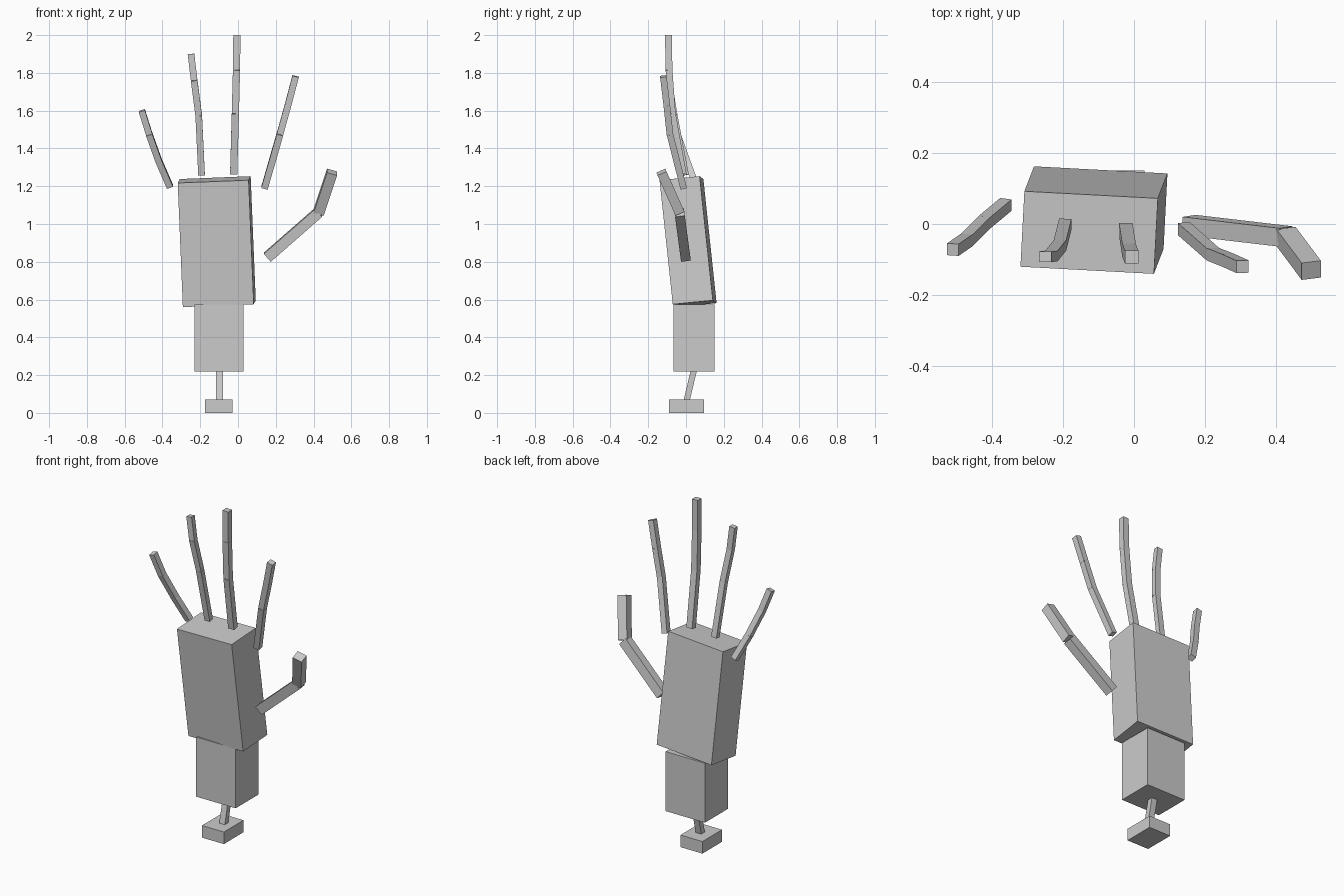
import bpy
from mathutils import Vector

if "Cube" in bpy.data.objects:
    bpy.data.objects.remove(bpy.data.objects["Cube"])


def hexa(name, corners):
    """Six-sided block from a bottom ring of four points and a top ring of four."""
    faces = [(3, 2, 1, 0), (4, 5, 6, 7)]
    faces += [(i, (i + 1) % 4, (i + 1) % 4 + 4, i + 4) for i in range(4)]
    mesh = bpy.data.meshes.new(name)
    mesh.from_pydata([tuple(c) for c in corners], [], faces)
    mesh.update()
    obj = bpy.data.objects.new(name, mesh)
    bpy.context.collection.objects.link(obj)
    return obj


def sheared(name, origin, u, v, w):
    """Block spanned by three edge vectors from one corner."""
    o, u, v, w = (Vector(a) for a in (origin, u, v, w))
    ring = [o, o + u, o + u + v, o + v]
    return hexa(name, ring + [p + w for p in ring])


def bone(name, a, b, width, depth):
    """Straight bar from a to b with a rectangular section."""
    a, b = Vector(a), Vector(b)
    d = (b - a).normalized()
    side = (Vector((1, 0, 0)) - d * d.x).normalized()
    back = d.cross(side)
    s, t = side * width / 2, back * depth / 2
    ring = [-s - t, s - t, s + t, -s + t]
    return hexa(name, [a + p for p in ring] + [b + p for p in ring])


# Base, post and forearm
sheared("base", (-0.175, -0.09, 0), (0.145, 0, 0), (0, 0.185, 0), (0, 0, 0.072))
sheared("post", (-0.116, -0.012, 0.07), (0.037, 0, 0), (0, 0.033, 0), (0, 0.037, 0.155))
sheared("forearm", (-0.23, -0.065, 0.22), (0.26, 0, 0), (0, 0.215, 0), (0, 0, 0.355))

# Palm leaning forward and slightly sideways
sheared("palm", (-0.292, -0.05, 0.56), (0.375, -0.02, 0.015),
        (0.011, 0.212, 0.021), (-0.027, -0.07, 0.657))

# Fingers and thumb: joint points, section width and depth
digits = {
    "index_finger": ([(0.14, -0.013, 1.19), (0.222, -0.085, 1.475),
                      (0.265, -0.102, 1.63), (0.305, -0.12, 1.782)], 0.035, 0.035),
    "middle_finger": ([(-0.023, -0.015, 1.265), (-0.014, -0.073, 1.585),
                       (-0.008, -0.09, 1.815), (-0.006, -0.093, 2.0)], 0.038, 0.036),
    "ring_finger": ([(-0.193, 0.0, 1.26), (-0.208, -0.06, 1.575),
                     (-0.232, -0.09, 1.76), (-0.249, -0.092, 1.9)], 0.035, 0.03),
    "little_finger": ([(-0.36, 0.055, 1.197), (-0.42, 0.005, 1.335),
                       (-0.47, -0.045, 1.475), (-0.509, -0.072, 1.6)], 0.034, 0.034),
    "thumb": ([(0.155, -0.003, 0.824), (0.427, -0.035, 1.062),
               (0.498, -0.13, 1.275)], 0.056, 0.052),
}
for name, (joints, width, depth) in digits.items():
    for i, (a, b) in enumerate(zip(joints, joints[1:])):
        bone(f"{name}_segment_{i + 1}", a, b, width, depth)
